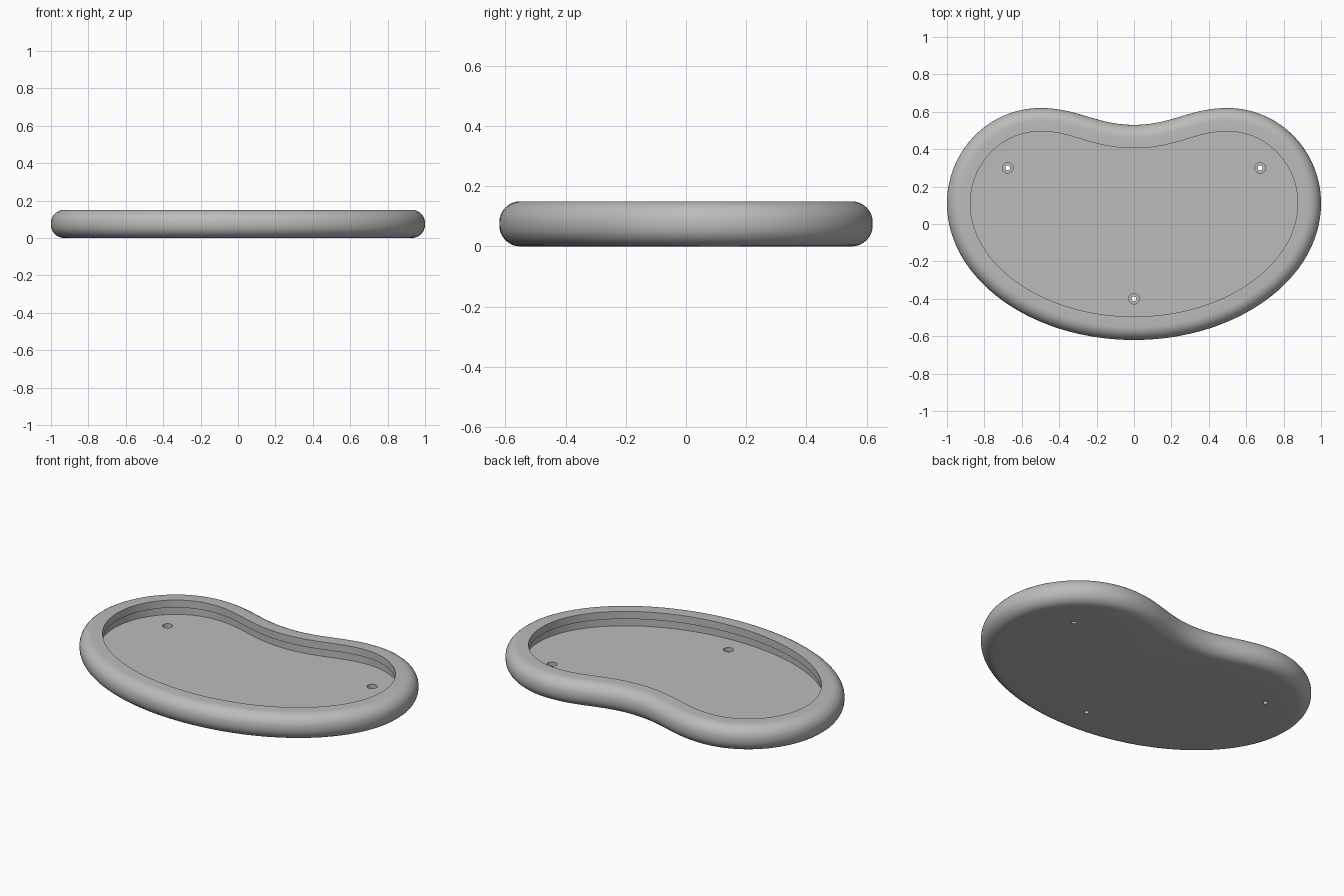
import bpy, bmesh, math
from mathutils import Vector
from mathutils.geometry import interpolate_bezier

cube = bpy.data.objects.get("Cube")
if cube:
    bpy.data.objects.remove(cube)

grey = bpy.data.materials.new("plain_grey")
grey.use_nodes = True
colour = (0.5, 0.5, 0.5, 1)
grey.diffuse_color = colour
grey.node_tree.nodes["Principled BSDF"].inputs["Base Color"].default_value = colour


def make_object(name, bm):
    bmesh.ops.recalc_face_normals(bm, faces=bm.faces)
    mesh = bpy.data.meshes.new(name)
    bm.to_mesh(mesh)
    bm.free()
    mesh.materials.append(grey)
    obj = bpy.data.objects.new(name, mesh)
    bpy.context.collection.objects.link(obj)
    return obj


def loft(bm, rings):
    """Skin a stack of closed loops and cap both ends."""
    loops = [[bm.verts.new(p) for p in ring] for ring in rings]
    for a, b in zip(loops, loops[1:]):
        for i in range(len(a)):
            j = (i + 1) % len(a)
            bm.faces.new((a[i], a[j], b[j], b[i]))
    bm.faces.new(loops[0])
    bm.faces.new(loops[-1])


# Kidney outline: right half from back notch to front, then mirrored
K = 0.5523
notch, lobe, side, front = (Vector(p) for p in
                            ((0, 0.53), (0.5, 0.62), (1, 0.11), (0, -0.62)))
segments = [
    (notch, Vector((0.2, 0.53)), Vector((0.3, 0.62)), lobe),
    (lobe, lobe + Vector((0.5 * K, 0)), side + Vector((0, 0.51 * K)), side),
    (side, side - Vector((0, 0.73 * K)), front + Vector((K, 0)), front),
]
half = [p for s in segments for p in interpolate_bezier(*s, 33)[:-1]]
half.append(front)
outline = half + [Vector((-p.x, p.y)) for p in half[-2:0:-1]]


def inset(amount, z):
    ring = []
    for i, p in enumerate(outline):
        t = (outline[(i + 1) % len(outline)] - outline[i - 1]).normalized()
        ring.append((p.x + t.y * amount, p.y - t.x * amount, z))
    return ring


# Wall section: rounded outside, flat rim, slightly undercut inside, floor
R, H, FLOOR = 0.07, 0.15, 0.055
section = []
for centre_z, start in ((R, -90), (H - R, 0)):
    for k in range(9):
        a = math.radians(start + k * 90 / 8)
        section.append((R - R * math.cos(a), centre_z + R * math.sin(a)))
section += [(0.125, H), (0.125, 0.105), (0.105, 0.105), (0.105, FLOOR)]
bm = bmesh.new()
loft(bm, [inset(d, z) for d, z in section])
tray = make_object("kidney_tray", bm)

# Three counterbored screw holes through the floor
bm = bmesh.new()
bore = [(0.013, -0.02), (0.013, 0.03), (0.028, 0.03), (0.028, 0.08)]
for x, y in ((-0.675, 0.3), (0.675, 0.3), (0, -0.4)):
    loft(bm, [[(x + r * math.cos(k * math.tau / 32),
                y + r * math.sin(k * math.tau / 32), z) for k in range(32)]
              for r, z in bore])
cutter = make_object("hole_cutter", bm)
cutter.hide_render = True

bpy.context.view_layer.objects.active = tray
cut = tray.modifiers.new("holes", 'BOOLEAN')
cut.object = cutter
cut.operation = 'DIFFERENCE'
cut.solver = 'EXACT'
bpy.ops.object.modifier_apply(modifier=cut.name)
bpy.data.objects.remove(cutter)

bpy.ops.object.select_all(action='DESELECT')
tray.select_set(True)
bpy.ops.object.shade_smooth_by_angle(angle=math.radians(35))
